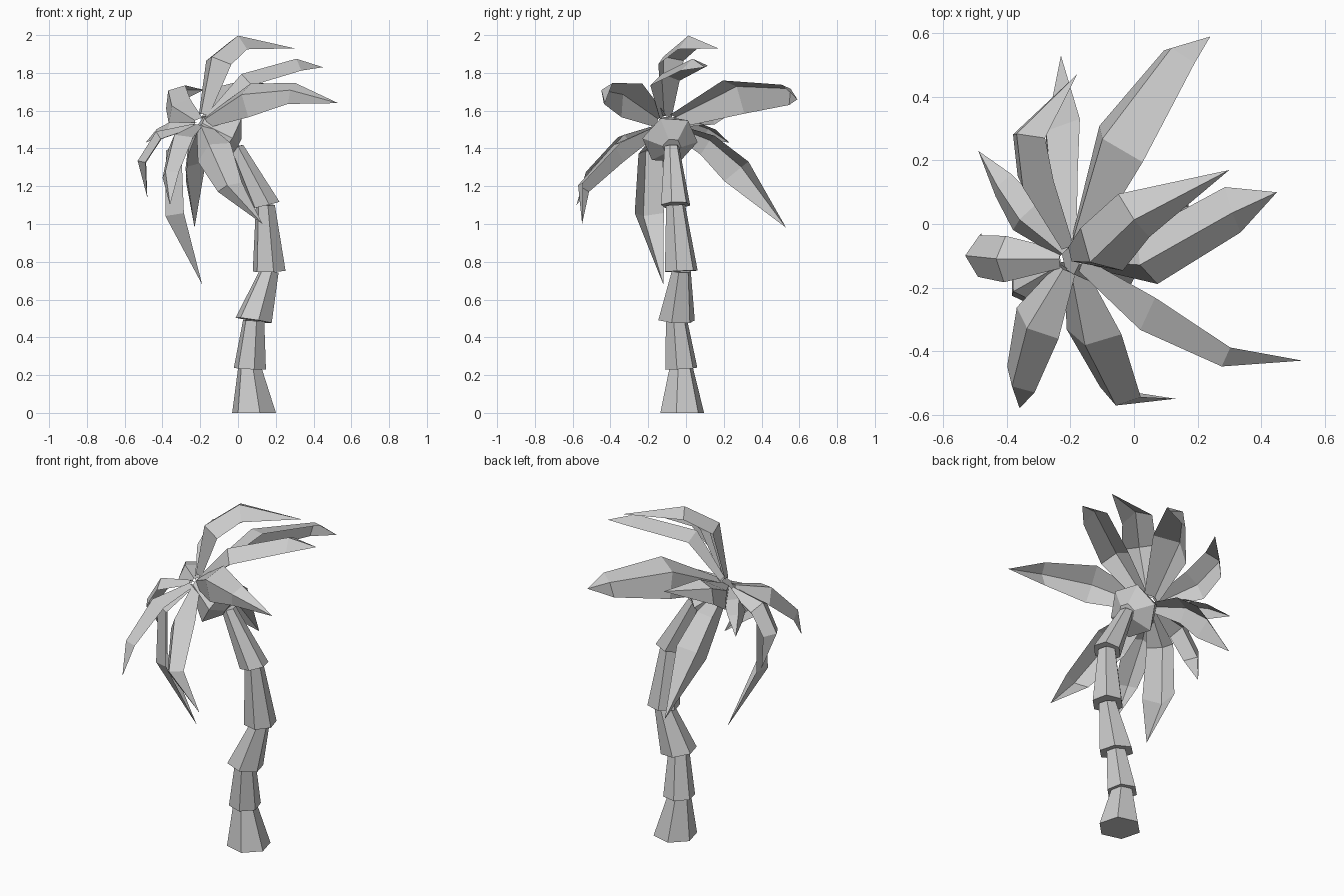
import bpy
import bmesh
from math import cos, radians, sin
from mathutils import Vector

UP = Vector((0, 0, 1))
CROWN = Vector((-.2, -.11, 1.53))

default_cube = bpy.data.objects.get("Cube")
if default_cube:
    bpy.data.objects.remove(default_cube, do_unlink=True)

grey = bpy.data.materials.new("plain grey")
grey.use_nodes = True
grey.diffuse_color = (.6, .6, .6, 1)
shader = grey.node_tree.nodes["Principled BSDF"]
shader.inputs["Base Color"].default_value = grey.diffuse_color


def finish(name, bm):
    """Turn a bmesh into a flat-shaded object."""
    mesh = bpy.data.meshes.new(name)
    bm.to_mesh(mesh)
    bm.free()
    mesh.materials.append(grey)
    part = bpy.data.objects.new(name, mesh)
    bpy.context.collection.objects.link(part)


def hex_loft(name, centres, radii, upright):
    """Closed six-sided loft whose rings lean along its axis."""
    bm = bmesh.new()
    axis = (centres[-1] - centres[0]).normalized().lerp(UP, upright)
    turn = UP.rotation_difference(axis)
    rings = []
    for centre, radius in zip(centres, radii):
        ring = []
        for corner in range(6):
            angle = radians(60 * corner + 45)
            spoke = Vector((cos(angle), sin(angle), 0)) * radius
            ring.append(bm.verts.new(centre + turn @ spoke))
        rings.append(ring)
    for low, high in zip(rings, rings[1:]):
        for i in range(6):
            bm.faces.new((low[i - 1], low[i], high[i], high[i - 1]))
    bm.faces.new(rings[0][::-1])
    bm.faces.new(rings[-1])
    finish(name, bm)


def leaf(place, middle, bend, tip, width, roll, taper=.7):
    """Folded leaf: narrow root, two wide sections with a raised ridge, pointed tip."""
    middle, bend, tip = Vector(middle), Vector(bend), Vector(tip)
    root = CROWN.lerp(middle, .15)
    outward = middle + bend - root - tip
    level = (bend - root).cross(UP).normalized()
    sections = (
        (root, middle - root, width * .4),
        (middle, bend - root, width),
        (bend, tip - middle, width * taper),
    )
    bm = bmesh.new()
    rows = []
    for centre, along, half in sections:
        # Roll the section around the leaf, then lift its ridge on the convex side
        steep = level.cross(along).normalized()
        side = level * cos(radians(roll)) + steep * sin(radians(roll))
        lift = along.cross(side).normalized() * half * .33
        if lift.dot(outward) < 0:
            lift.negate()
        side = side * half
        points = (centre - side - lift, centre + lift, centre + side - lift)
        rows.append([bm.verts.new(point) for point in points])
    end = bm.verts.new(tip)
    for i in range(2):
        for near, far in zip(rows, rows[1:]):
            bm.faces.new((near[i], near[i + 1], far[i + 1], far[i]))
        bm.faces.new((rows[-1][i], rows[-1][i + 1], end))
    finish("leaf_" + place, bm)


# Trunk: stacked segments, each flaring at its foot and narrowing upward
joints = [Vector(joint) for joint in (
    (.085, -.02, 0), (.063, -.025, .235), (.083, -.05, .49),
    (.165, -.025, .75), (.145, -.055, 1.1), (-.01, -.075, 1.41),
)]
foot_radii = (.12, .088, .1, .09, .08)
head_radii = (.065, .058, .052, .052, .04)
for number, radii in enumerate(zip(foot_radii, head_radii)):
    foot_and_head = joints[number:number + 2]
    upright = 1 if number == 0 else .5
    hex_loft(f"trunk_segment_{number + 1}", foot_and_head, radii, upright)

# Crown bulb where the leaves meet
bulb_middle = joints[-1].lerp(CROWN, .28)
hex_loft("crown_bulb", (joints[-1], bulb_middle, CROWN), (.05, .15, .05), 0)

# Rising leaves
leaf("back", (-.07, .26, 1.7), (.13, .54, 1.7), (.24, .59, 1.66), .125, 46, taper=.6)
leaf("top", (-.12, -.1, 1.87), (0, .02, 1.97), (.3, .17, 1.93), .095, -12, taper=.9)
leaf("upper_left", (.03, -.12, 1.77), (.31, .04, 1.85), (.45, .1, 1.83), .085, -10, taper=.9)
leaf("front_left", (.04, -.31, 1.67), (.28, -.43, 1.7), (.53, -.43, 1.64), .105, -62, taper=.6)
leaf("back_upper", (-.33, .13, 1.61), (-.35, .28, 1.69), (-.18, .47, 1.71), .088, 55, taper=.9)

# Drooping leaves
leaf("front", (-.14, -.36, 1.4), (-.05, -.55, 1.2), (.13, -.55, 1), .1, -38)
leaf("front_right", (-.32, -.32, 1.45), (-.37, -.5, 1.27), (-.36, -.58, 1.1), .088, -25)
leaf("right", (-.42, -.11, 1.47), (-.51, -.1, 1.33), (-.48, -.03, 1.14), .073, 0, taper=.9)
leaf("hanging", (-.36, -.2, 1.38), (-.36, -.21, 1.05), (-.19, -.12, .68), .076, 0, taper=1.2)
leaf("back_right", (-.35, .02, 1.52), (-.42, .12, 1.49), (-.49, .23, 1.43), .07, 30)
leaf("back_hanging", (-.24, .12, 1.43), (-.25, .28, 1.29), (-.23, .53, .98), .075, 52, taper=1.3)
